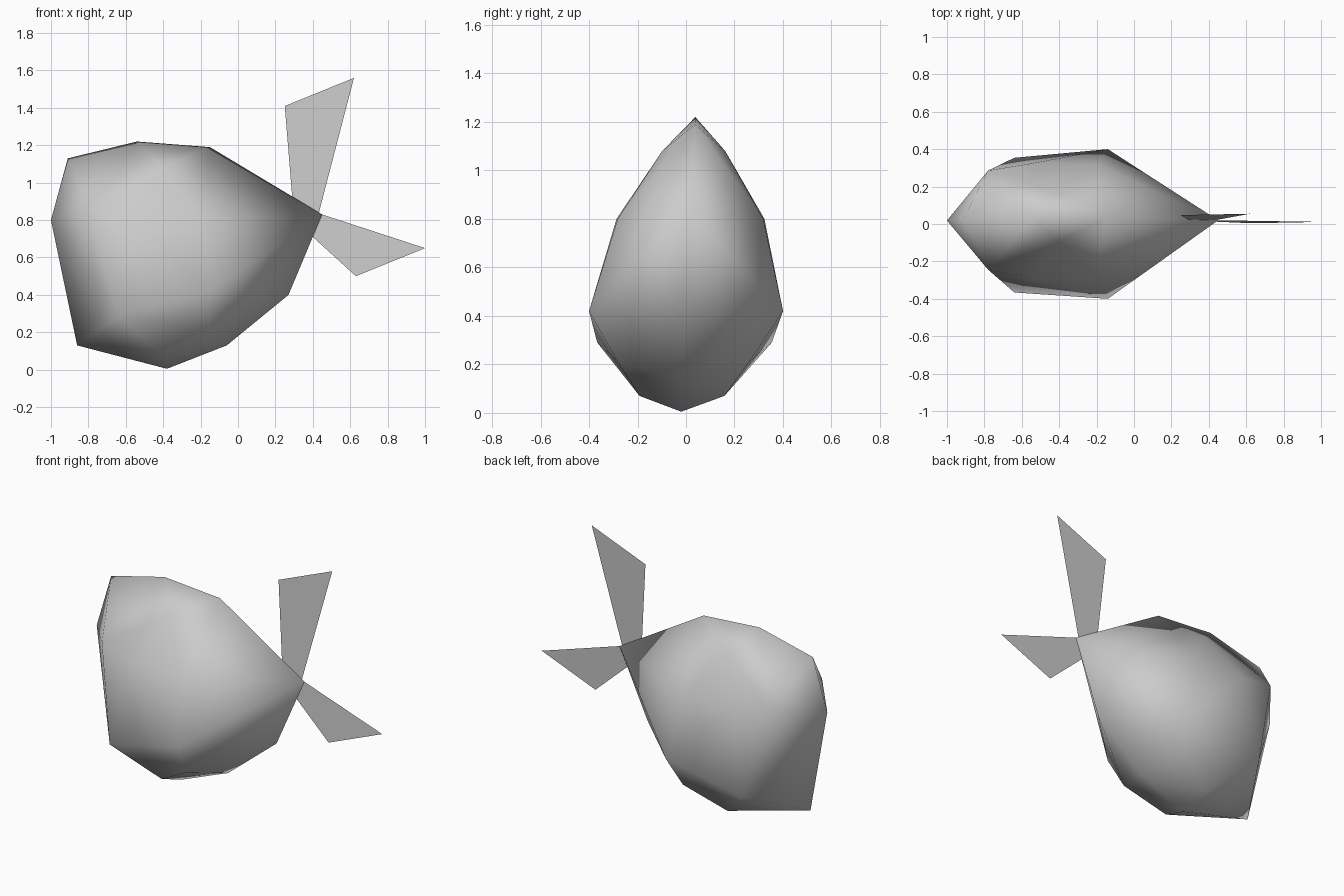
import bpy
import bmesh

cube = bpy.data.objects.get("Cube")
if cube:
    bpy.data.objects.remove(cube, do_unlink=True)

# One plain grey for everything
grey = bpy.data.materials.new("plain_grey")
grey.use_nodes = True
colour = (0.6, 0.6, 0.6, 1)
grey.diffuse_color = colour
grey.node_tree.nodes["Principled BSDF"].inputs["Base Color"].default_value = colour


def on_plane(x, z, offset=0.0):
    """Point beside the slightly leaning centre plane."""
    return (x, 0.048 * z - 0.02 + offset, z)


def make_object(name, bm):
    mesh = bpy.data.meshes.new(name)
    bm.to_mesh(mesh)
    bm.free()
    mesh.materials.append(grey)
    obj = bpy.data.objects.new(name, mesh)
    bpy.context.collection.objects.link(obj)
    return obj


# Body: pointed outline with a mirrored bulge, wrapped in a smooth-shaded skin
outline = [(-1, 0.8), (-0.91, 1.13), (-0.54, 1.22), (-0.15, 1.19), (0.45, 0.83),
           (0.27, 0.4), (-0.06, 0.13), (-0.38, 0.005), (-0.86, 0.13)]
bulge = [(-0.78, 0.85, 0.265), (-0.64, 0.29, 0.36), (-0.14, 0.42, 0.4),
         (-0.2, 0.8, 0.3), (-0.55, 0.8, 0.305), (-0.4, 1.08, 0.13),
         (-0.4, 0.07, 0.175), (-0.16, 0.21, 0.27)]
bm = bmesh.new()
for x, z in outline:
    bm.verts.new(on_plane(x, z))
for side in (-1, 1):
    for x, z, width in bulge:
        bm.verts.new(on_plane(x, z, side * width))
bmesh.ops.convex_hull(bm, input=bm.verts[:])
loose = [v for v in bm.verts if not v.link_faces]
bmesh.ops.delete(bm, geom=loose, context='VERTS')
bmesh.ops.recalc_face_normals(bm, faces=bm.faces[:])
for face in bm.faces:
    face.smooth = True
make_object("body", bm)

# Tail fins: flat sheets in the centre plane
fins = {
    "upper_tail_fin": [(0.25, 1.41), (0.29, 0.92), (0.43, 0.83), (0.62, 1.56)],
    "lower_tail_fin": [(0.45, 0.83), (0.40, 0.71), (0.63, 0.5), (1, 0.65)],
}
for name, corners in fins.items():
    bm = bmesh.new()
    bm.faces.new([bm.verts.new(on_plane(x, z)) for x, z in corners])
    make_object(name, bm)
